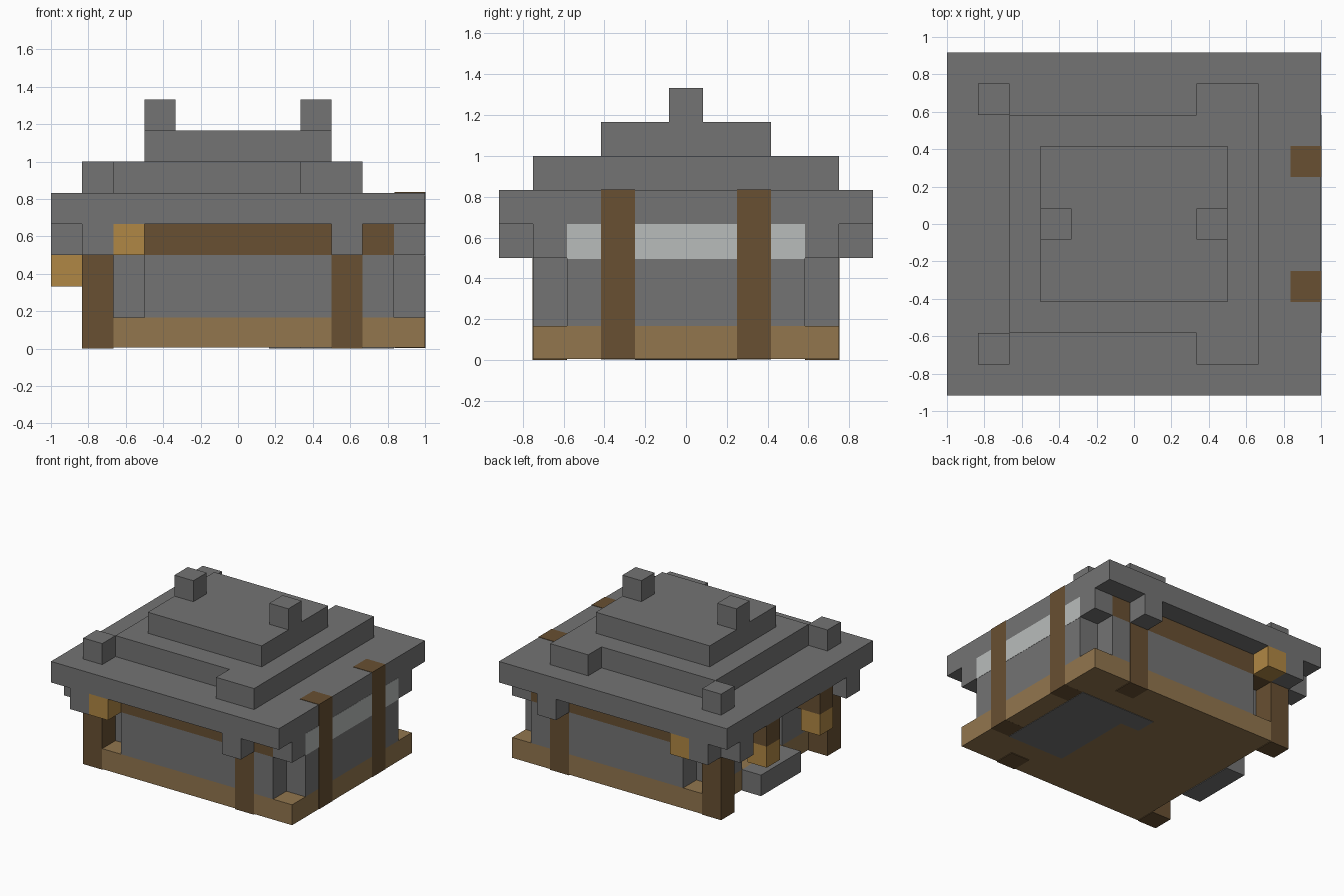
import bpy
import bmesh

cube = bpy.data.objects.get("Cube")
if cube:
    bpy.data.objects.remove(cube, do_unlink=True)

U = 1 / 6       # one block
EPS = 0.003     # lift for parts flush with their neighbours


def material(name, rgb):
    m = bpy.data.materials.new(name)
    m.use_nodes = True
    m.diffuse_color = (*rgb, 1)
    m.node_tree.nodes["Principled BSDF"].inputs["Base Color"].default_value = (*rgb, 1)
    return m


STONE = material("grey_stone", (0.174, 0.174, 0.174))
DARK = material("dark_wood", (0.138, 0.080, 0.032))
PLANK = material("plank_wood", (0.287, 0.181, 0.076))
GOLD = material("lantern_gold", (0.434, 0.242, 0.058))
GLASS = material("pale_glass", (0.485, 0.503, 0.497))


def part(name, mat, *boxes, grow=(0, 0, 0)):
    """Boxes given in blocks as (x0, x1, y0, y1, z0, z1)."""
    bm = bmesh.new()
    for x0, x1, y0, y1, z0, z1 in boxes:
        cube_verts = bmesh.ops.create_cube(bm, size=1)["verts"]
        size = (x1 - x0, y1 - y0, z1 - z0)
        mid = ((x0 + x1) / 2 - 6, (y0 + y1) / 2 - 5.5, (z0 + z1) / 2)
        for v in cube_verts:
            for a in range(3):
                v.co[a] = (v.co[a] * size[a] + mid[a]) * U + (grow[a] if v.co[a] > 0 else -grow[a])
    mesh = bpy.data.meshes.new(name)
    bm.to_mesh(mesh)
    bm.free()
    mesh.materials.append(mat)
    obj = bpy.data.objects.new(name, mesh)
    bpy.context.collection.objects.link(obj)
    return obj


def both(box):
    """The box and its mirror from front to back."""
    x0, x1, y0, y1, z0, z1 = box
    return box, (x0, x1, 11 - y1, 11 - y0, z0, z1)


# Floor and entrance step
part("plank_base", PLANK, (2, 12, 1, 10, 0.03, 1))
part("stone_underfloor", STONE, (8, 11, 3, 8, 0.01, 0.04), (7, 8, 7, 8, 0.01, 0.04))
part("entrance_step", STONE, (1, 2, 4, 7, 0, 1))

# Walls
part("long_walls", STONE, *both((3, 11, 1, 2, 1, 3)))
part("end_wall", STONE, (11, 12, 2, 9, 1, 4))
part("entrance_wall", STONE, *both((2, 3, 2, 4, 1, 4)), (2, 3, 4, 7, 3, 4))
part("corner_blocks", STONE, *both((11, 12, 1, 2, 3, 4)), *both((0, 1, 1, 2, 3, 4)))

# Timber frame
part("corner_posts", DARK, *both((1, 2, 1, 2, 0, 3)))
for i, box in enumerate(both((9, 10, 1, 2, 0, 3))):
    post = part("wall_post_%d" % i, DARK, box)
    post.scale = (1, 1.003, 1)
for i, box in enumerate(both((11, 12, 3, 4, 0.01, 5))):
    post = part("end_post_%d" % i, DARK, box)
    post.location = (EPS, 0, EPS)
part("eave_beams", DARK, *both((1, 11, 1, 2, 3, 4)))
part("lantern_beams", DARK, *both((0, 2, 3, 4, 3, 4)))

# Window bands
part("end_window", GLASS, (11.98, 12.01, 2, 9, 2.97, 4))
part("entrance_window", GLASS, (1.99, 2.02, 2, 9, 3, 4))

# Eave brackets and lanterns
part("brackets", STONE, *both((1, 2, 0, 1, 3, 4)), *both((9, 10, 0, 1, 3, 4)))
part("eave_lanterns", GOLD, *both((2, 3, 0, 1, 3, 4)))
part("entrance_lanterns", GOLD, *both((0, 1, 3, 4, 2, 3)))

# Stepped roof
part("roof_slab", STONE, (0, 12, 0, 11, 4, 5))
part("roof_middle", STONE, (2, 10, 2, 9, 5, 6), *both((8, 10, 1, 2, 5, 6)))
part("roof_corner_knobs", STONE, *both((1, 2, 1, 2, 5, 6)))
part("roof_top", STONE, (3, 9, 3, 8, 6, 7))
part("ridge_knobs", STONE, (3, 4, 5, 6, 7, 8), (8, 9, 5, 6, 7, 8))
